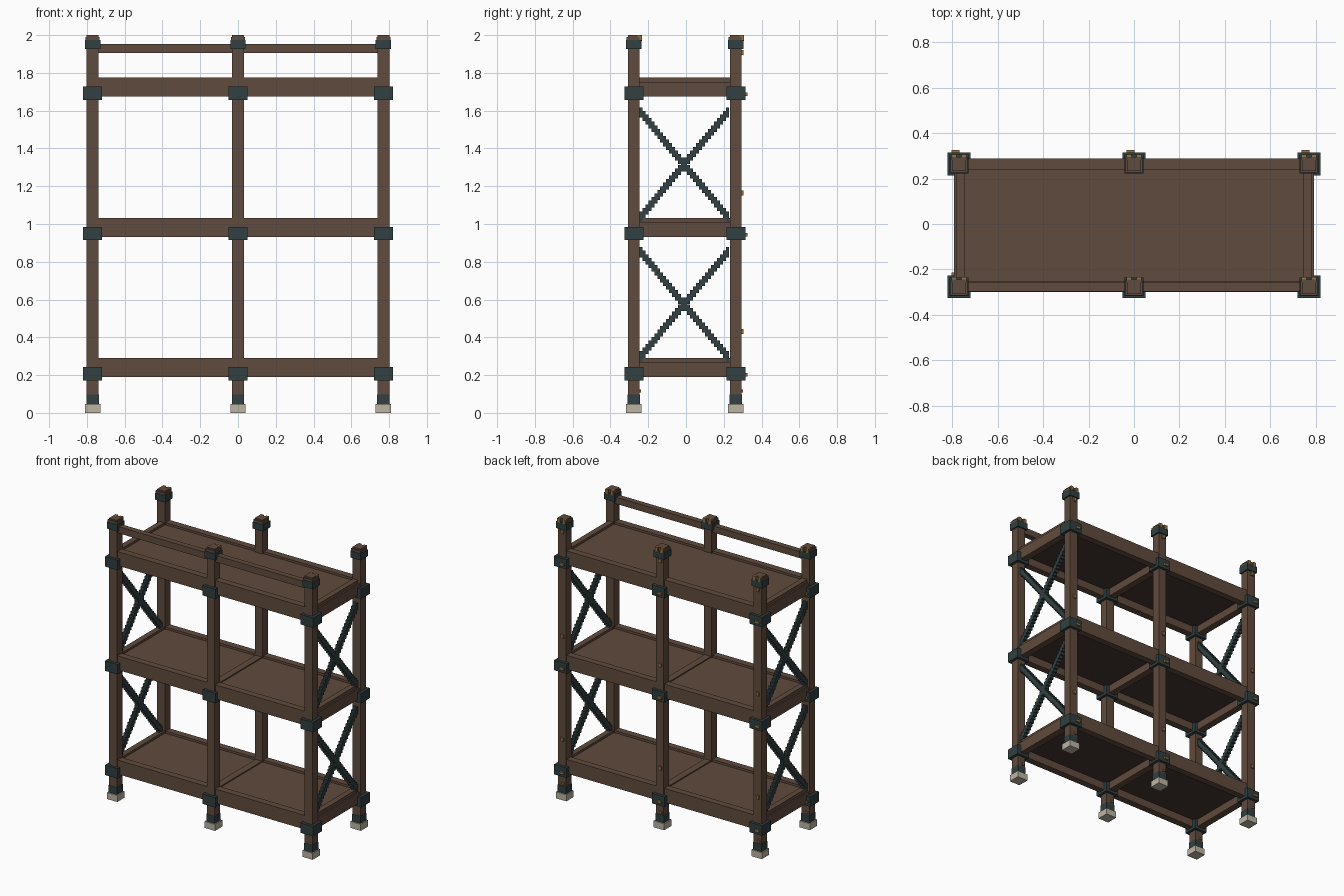
import bpy, bmesh
from mathutils import Vector

if "Cube" in bpy.data.objects:
    bpy.data.objects.remove(bpy.data.objects["Cube"])

def material(name, rgb):
    m = bpy.data.materials.new(name)
    m.diffuse_color = (*rgb, 1)
    m.use_nodes = True
    m.node_tree.nodes["Principled BSDF"].inputs["Base Color"].default_value = m.diffuse_color
    return m

WOOD = material("brown wood", (0.118, 0.070, 0.047))
DARK = material("dark wood underside", (0.062, 0.038, 0.028))
IRON = material("dark iron", (0.031, 0.050, 0.052))
BRASS = material("brass", (0.30, 0.17, 0.05))
STONE = material("pale stone", (0.50, 0.46, 0.37))

def finish(name, bm, *mats):
    bmesh.ops.recalc_face_normals(bm, faces=bm.faces)
    me = bpy.data.meshes.new(name)
    bm.to_mesh(me)
    bm.free()
    for m in mats:
        me.materials.append(m)
    ob = bpy.data.objects.new(name, me)
    bpy.context.collection.objects.link(ob)
    return ob

def box(name, x, y, z, mat):
    """Box from (min, max) ranges on each axis."""
    bm = bmesh.new()
    bmesh.ops.create_cube(bm, size=1)
    for v in bm.verts:
        v.co = Vector([(r[0] + r[1]) / 2 + c * (r[1] - r[0]) for r, c in zip((x, y, z), v.co)])
    return finish(name, bm, mat)

def around(c, half):
    return (c - half, c + half)

FRONT, BACK, MID = -0.276, 0.264, -0.008
XS = (-0.77, 0.0, 0.77)
LEVELS = (0.19, 0.932, 1.675)          # underside of each shelf

# posts with feet, collars, brackets and bolts
for x in XS:
    for y, row in ((FRONT, "front"), (BACK, "back")):
        box(row + "_post", around(x, .031), around(y, .031), (.04, 2.0), WOOD)
        box(row + "_foot", around(x, .041), around(y, .041), (0, .046), STONE)
        box(row + "_foot_collar", around(x, .033), around(y, .033), (.046, .098), IRON)
        box(row + "_foot_bolt", around(x - .01, .01), (y + .031, y + .039), (.108, .123), BRASS)
        box(row + "_top_collar", around(x, .041), around(y, .041), (1.926, 1.973), IRON)
        box(row + "_cap", around(x, .038), (y - .038, y + .031), (1.973, 1.99), WOOD)
        for s in (-1, 1):
            box(row + "_cap_bolt", around(x + s * .021, .011), (y + .018, y + .042),
                (1.97, 2.0), BRASS)
        for z in LEVELS:
            box(row + "_bracket", around(x, .05), around(y, .05), (z - .018, z + .053), IRON)
            box(row + "_bracket_bolt", around(x - .015, .017), (y + .05, y + .062),
                (z + .003, z + .02), BRASS)
        # bolts on the rear of the back posts
        if row == "back":
            for z in (.43, 1.165, 1.908):
                box("post_bolt", around(x - .005, .011), (y + .025, y + .041),
                    around(z, .013), BRASS)

# shelves: long beams, end beams with lip, divider, panel
for i, z in enumerate(LEVELS):
    top = i == len(LEVELS) - 1
    for a, b in zip(XS, XS[1:]):
        box("front_beam", (a + .031, b - .031), around(FRONT, .024), (z, z + .1), WOOD)
        box("back_beam", (a + .031, b - .031), around(BACK, .024), (z, z + .1), WOOD)
    for s in (-1, 1):
        ys = (FRONT + .031, BACK - .031)
        box("end_beam", around(s * .768, .025), ys, (z, z + .078), WOOD)
        box("end_beam_lip", around(s * .763, .020), ys, (z + .078, z + .1), WOOD)
    box("cross_beam", around(0, .025), (FRONT + .03, BACK - .03),
        (z, z + (.08 if top else .092)), WOOD)
    panel = box("shelf_panel", (-.75, .75), (FRONT + .02, BACK - .02), (z + .055, z + .084), WOOD)
    panel.data.materials.append(DARK)
    for f in panel.data.polygons:
        if f.normal.z < -.5:
            f.material_index = 1

# front rail
for a, b in zip(XS, XS[1:]):
    box("front_rail", (a + .031, b - .031), around(FRONT, .02), (1.905, 1.952), WOOD)

# stepped cross braces on both ends
def brace(x, zc, flip):
    n, half_y, half_z, thick = 30, .237, .285, .027
    lower, upper = [], []
    for k in range(n):
        y0 = -half_y + 2 * half_y * k / n
        y1 = y0 + 2 * half_y / n
        zm = (y0 + y1) / 2 * half_z / half_y
        lower += [(y0, zm - thick), (y1, zm - thick)]
        upper += [(y0, zm + thick), (y1, zm + thick)]
    bm = bmesh.new()
    vs = [bm.verts.new((x - .015, MID - .002 + y * flip, zc + z)) for y, z in lower + upper[::-1]]
    face = bm.faces.new(vs)
    ext = bmesh.ops.extrude_face_region(bm, geom=[face], use_keep_orig=True)
    for v in ext["geom"]:
        if isinstance(v, bmesh.types.BMVert):
            v.co.x += .03
    finish("cross_brace", bm, IRON)

for x in (XS[0], XS[-1]):
    for zc in (.575, 1.315):
        for flip in (-1, 1):
            brace(x, zc, flip)
